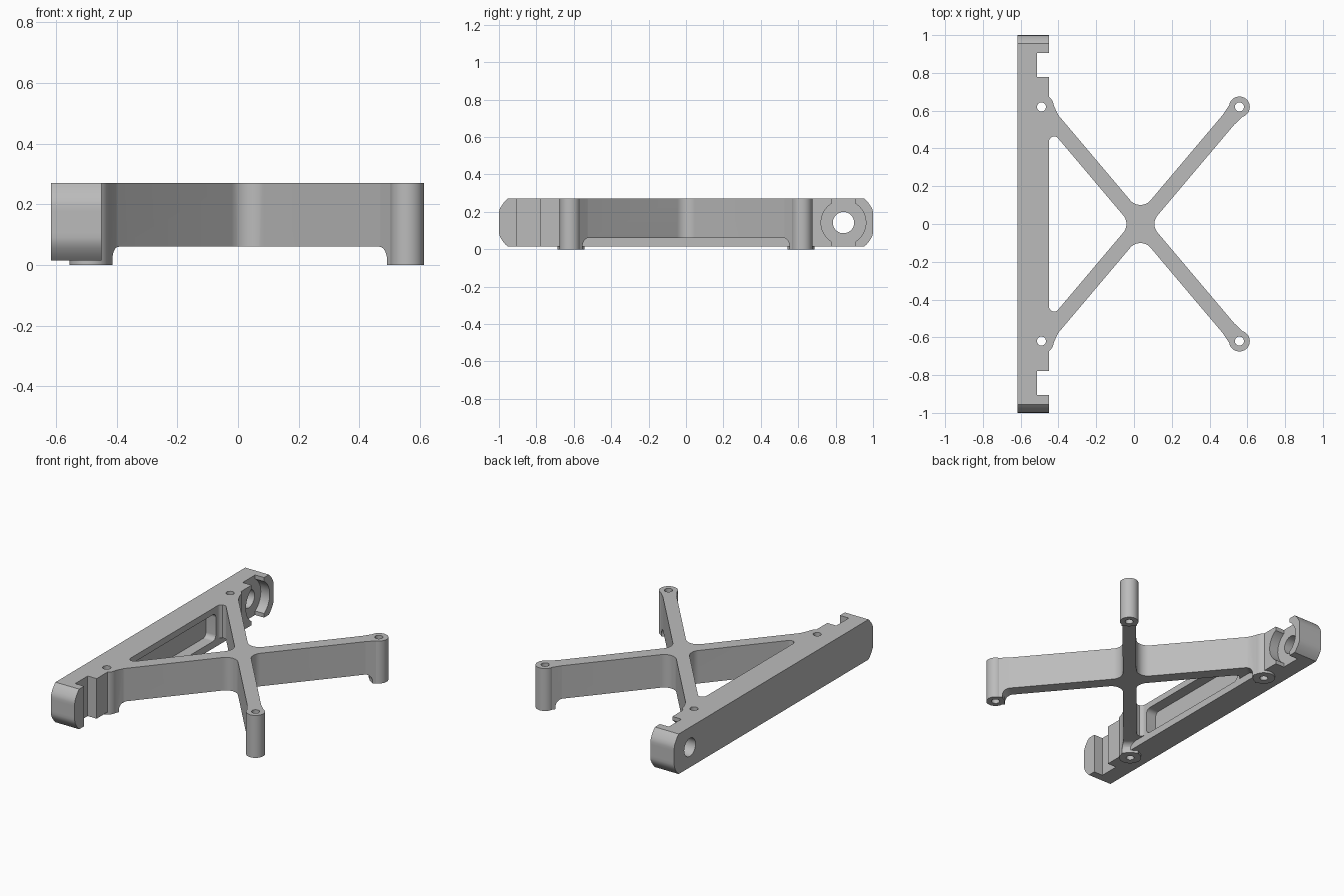
import bpy, bmesh
from math import sin, cos, tan, pi, atan2, hypot, asin, radians
from mathutils import Matrix, Vector

if "Cube" in bpy.data.objects:
    bpy.data.objects.remove(bpy.data.objects["Cube"])

grey = bpy.data.materials.new("plain grey")
grey.use_nodes = True
COLOUR = (0.5, 0.5, 0.5, 1)
grey.diffuse_color = COLOUR
grey.node_tree.nodes["Principled BSDF"].inputs["Base Color"].default_value = COLOUR

TOP, RAIL_BOTTOM, ARM_BOTTOM = 0.27, 0.015, 0.06
RAIL_OUT, RAIL_IN, POCKET_X = -0.617, -0.45, -0.513
CENTRE = Matrix.Translation((0.034, 0, 0))
DX, DY = 0.524, 0.62
REACH, THETA = hypot(DX, DY), atan2(DY, DX)
HALF = 0.04
ALONG_X = Matrix(((0, 0, 1), (1, 0, 0), (0, 1, 0))).to_4x4()


def rounded(corners, steps=8):
    """Outline from (x, y, radius) corners, each replaced by an arc."""
    out = []
    for i, (x, y, r) in enumerate(corners):
        p = Vector((x, y))
        if r == 0:
            out.append(p)
            continue
        a = (Vector(corners[i - 1][:2]) - p).normalized()
        b = (Vector(corners[(i + 1) % len(corners)][:2]) - p).normalized()
        half = a.angle(b) / 2
        c = p + (a + b).normalized() * r / sin(half)
        v0, v1 = p + a * r / tan(half) - c, p + b * r / tan(half) - c
        out += [c + v0.lerp(v1, k / steps).normalized() * r for k in range(steps + 1)]
    return out


def circle(x, y, r, n=40):
    return [(x + r * cos(2 * pi * k / n), y + r * sin(2 * pi * k / n)) for k in range(n)]


def box(x0, y0, x1, y1, r=0):
    return rounded([(x0, y0, r), (x1, y0, r), (x1, y1, r), (x0, y1, r)])


def prism(name, outline, lo, hi, matrix=None):
    bm = bmesh.new()
    face = bm.faces.new([bm.verts.new((p[0], p[1], lo)) for p in outline])
    side = bmesh.ops.extrude_face_region(bm, geom=[face])["geom"]
    bmesh.ops.translate(bm, vec=(0, 0, hi - lo),
                        verts=[v for v in side if isinstance(v, bmesh.types.BMVert)])
    if matrix:
        bm.transform(matrix)
    bmesh.ops.recalc_face_normals(bm, faces=bm.faces)
    mesh = bpy.data.meshes.new(name)
    bm.to_mesh(mesh)
    bm.free()
    mesh.materials.append(grey)
    ob = bpy.data.objects.new(name, mesh)
    bpy.context.collection.objects.link(ob)
    return ob


def combine(target, other, operation):
    mod = target.modifiers.new("combine", "BOOLEAN")
    mod.operation, mod.solver, mod.object = operation, "EXACT", other
    bpy.context.view_layer.objects.active = target
    bpy.ops.object.modifier_apply(modifier=mod.name)
    bpy.data.objects.remove(other)


def cut(target, *args):
    combine(target, prism("cutter", *args), "DIFFERENCE")


def join(target, *args):
    combine(target, prism("addition", *args), "UNION")


# Mounting rail with rounded ends
mid_z, eye_y, end_r = (TOP + RAIL_BOTTOM) / 2, 0.842, 0.17
sweep = asin((TOP - mid_z) / end_r)
end = [(min(eye_y + end_r * cos(a), 1.0), mid_z + end_r * sin(a))
       for a in (sweep * (k / 8 - 1) for k in range(17))]
rail = prism("rail", end + [(-y, z) for y, z in reversed(end)], RAIL_OUT, RAIL_IN, ALONG_X)

# Bolt holes, round pockets and vertical slots in the rail
for s in (-1, 1):
    y = s * eye_y
    cut(rail, circle(y, mid_z, 0.12), POCKET_X, -0.4, ALONG_X)
    cut(rail, box(y - 0.063, -0.1, y + 0.063, 0.4), POCKET_X, -0.4, ALONG_X)
    cut(rail, circle(y, mid_z, 0.057), -0.7, -0.4, ALONG_X)

# Recess along the inner face of the rail
cut(rail, box(-0.42, ARM_BOTTOM, 0.42, 0.23, 0.03), -0.52, -0.4, ALONG_X)

# Crossed arms with filleted centre and flared ends
plan = []
for i, angle in enumerate((THETA, pi - THETA, pi + THETA, -THETA)):
    d, n = Vector((cos(angle), sin(angle))), Vector((-sin(angle), cos(angle)))
    flare = (0.055 if cos(angle) > 0 else 0.066) * 0.85
    for along, across, r in ((0.09, -HALF, 0.05), (0.03, -flare, 0),
                             (0.03, flare, 0), (0.09, HALF, 0.05)):
        plan.append((*(d * (REACH - along) + n * across), r))
    inner_y, inner_x = HALF / cos(THETA), HALF / sin(THETA)
    plan.append(((0, inner_y, 0.07), (-inner_x, 0, 0.07),
                 (0, -inner_y, 0.07), (inner_x, 0, 0.07))[i])
body = prism("bracket_frame", rounded(plan), 0, TOP, CENTRE)

# Arched underside of each arm
for s in (-1, 1):
    turn = CENTRE @ Matrix.Rotation(s * THETA, 4, "Z") @ Matrix.Rotation(pi / 2, 4, "X")
    a, b = 0.06 - REACH, REACH - 0.05
    arch = rounded([(a, -0.1, 0), (b, -0.1, 0), (b, ARM_BOTTOM, 0.045), (a, ARM_BOTTOM, 0.045)])
    cut(body, arch, -0.1, 0.1, turn)

combine(body, rail, "UNION")

# Fillets between arms and rail, then posts
for s in (-1, 1):
    corner_y = DY * (0.034 - RAIL_IN) / DX - HALF / cos(THETA)
    reach = 0.1
    web = [(RAIL_IN - 0.02, 0.43, 0), (RAIL_IN, 0.43, 0), (RAIL_IN, corner_y, 0.027),
           (RAIL_IN + reach, corner_y - reach * tan(THETA), 0),
           (RAIL_IN + reach, corner_y - reach * tan(THETA) + 0.03, 0),
           (RAIL_IN - 0.02, 0.58, 0)]
    join(body, [(p[0], s * p[1]) for p in rounded(web)], ARM_BOTTOM, TOP)
    for side, r in ((-1, 0.066), (1, 0.055)):
        join(body, circle(0.034 + side * DX, s * DY, r), 0, TOP)

# Screw holes down the posts
for x in (0.034 - DX, 0.034 + DX):
    for y in (-DY, DY):
        cut(body, circle(x, y, 0.024, 24), -0.1, 0.4)

# Smooth curves, crisp edges
bpy.ops.object.select_all(action="DESELECT")
body.select_set(True)
bpy.context.view_layer.objects.active = body
bpy.ops.object.shade_smooth_by_angle(angle=radians(30))
